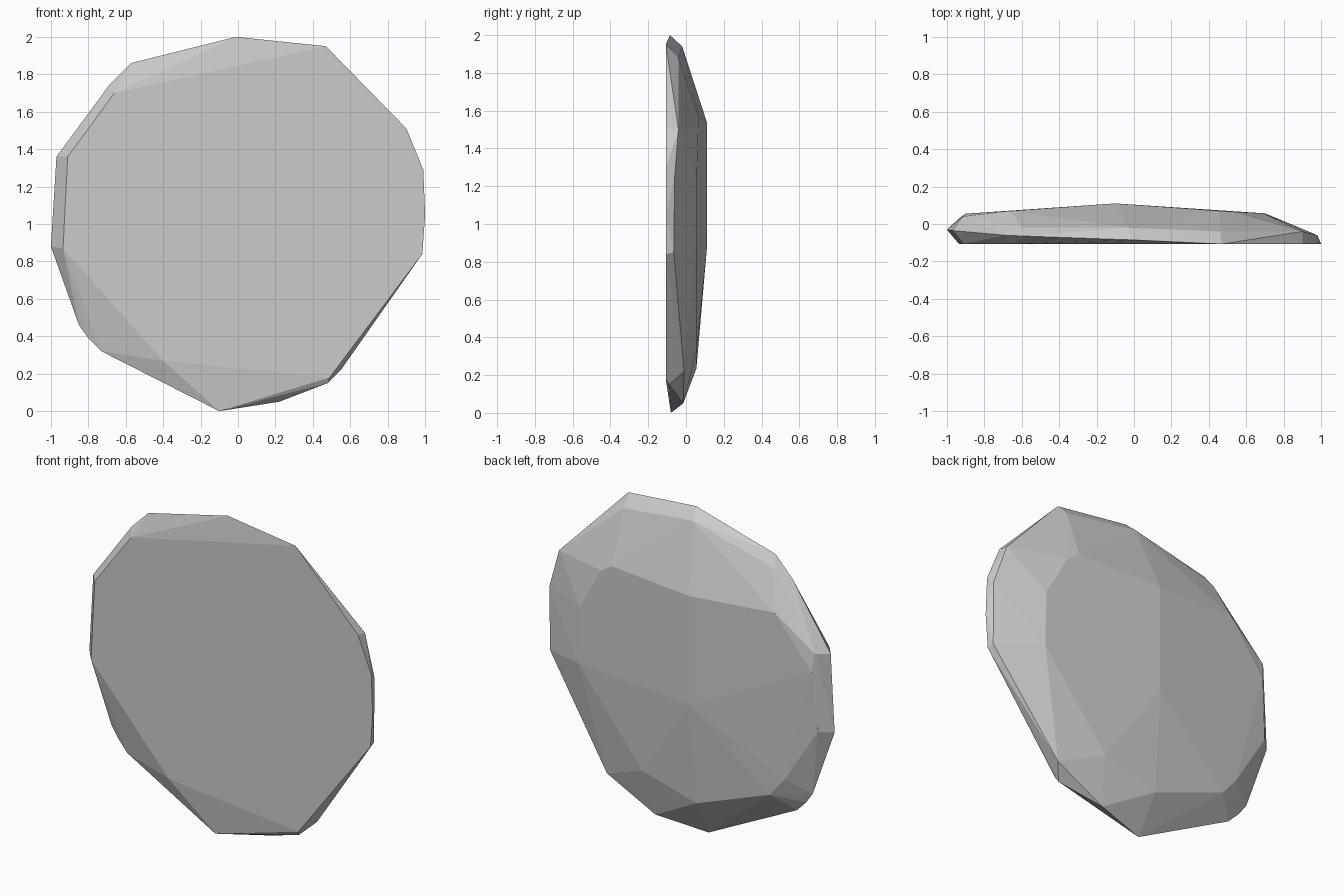
import bpy, bmesh

FRONT_Y, = (-0.107,)

# flat front facet outline (x, z)
front = [(-0.91, 1.36), (-0.66, 1.70), (0.47, 1.95), (0.90, 1.51), (0.99, 1.29),
         (1.0, 1.05), (0.985, 0.84), (0.49, 0.18), (0.2, 0.25), (-0.4, 0.27), (-0.935, 0.87)]

# widest rim of the stone (x, y, z)
rim = [(-0.01, -0.085, 2.0), (-0.57, -0.065, 1.86), (-0.69, -0.06, 1.74),
       (-0.97, -0.035, 1.36), (-1.0, -0.03, 0.88), (-0.85, -0.03, 0.46),
       (-0.80, -0.035, 0.39), (-0.73, -0.045, 0.32), (-0.10, -0.08, 0.0),
       (0.22, -0.015, 0.05), (0.48, -0.09, 0.15), (0.55, -0.01, 0.22),
       (0.98, -0.065, 0.85), (0.98, -0.06, 1.25), (0.90, -0.04, 1.50),
       (0.46, -0.04, 1.88), (-0.03, -0.02, 1.94), (-0.60, -0.02, 1.79)]

# raised back facets and central ridge (x, y, z)
back = [(-0.10, 0.11, 1.54), (-0.10, 0.11, 0.865), (0.46, 0.07, 1.56),
        (0.54, 0.065, 1.51), (0.69, 0.057, 1.24), (0.70, 0.057, 0.89),
        (0.26, 0.058, 0.34), (-0.11, 0.055, 0.235), (-0.61, 0.05, 0.42),
        (-0.71, 0.05, 0.54), (-0.93, 0.035, 0.89), (-0.90, 0.055, 1.26),
        (-0.915, 0.04, 1.37), (-0.66, 0.07, 1.57), (-0.79, 0.045, 1.48)]

# flat faceted stone: hull of the facet corners
bm = bmesh.new()
for p in [(x, FRONT_Y, z) for x, z in front] + rim + back:
    bm.verts.new(p)
bmesh.ops.convex_hull(bm, input=bm.verts[:])
loose = [v for v in bm.verts if not v.link_faces]
bmesh.ops.delete(bm, geom=loose, context='VERTS')
bmesh.ops.recalc_face_normals(bm, faces=bm.faces[:])

mesh = bpy.data.meshes.new("flat_stone")
bm.to_mesh(mesh)
bm.free()
stone = bpy.data.objects.new("flat_stone", mesh)
bpy.context.collection.objects.link(stone)
